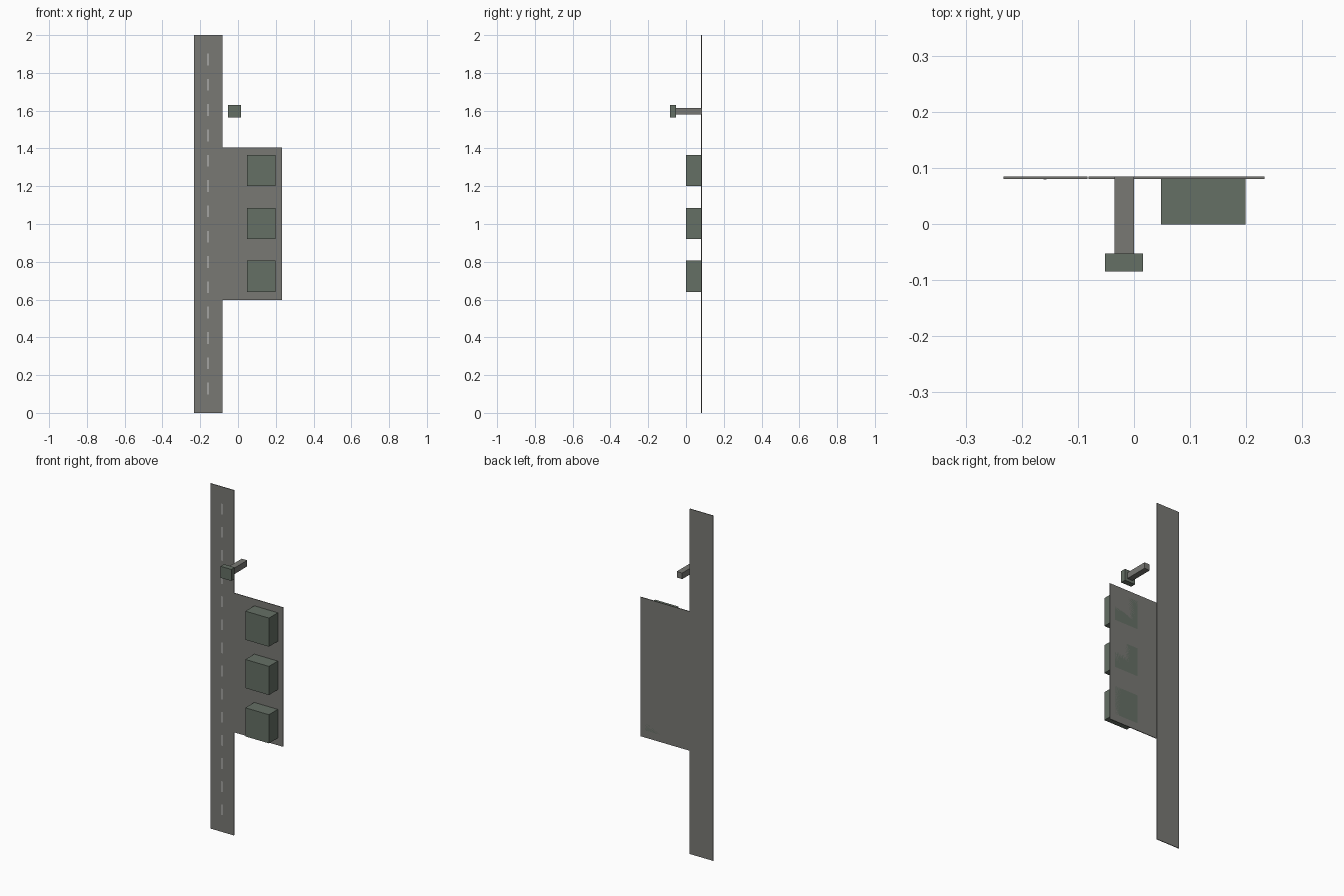
import bpy, bmesh
from mathutils import Vector

if "Cube" in bpy.data.objects:
    bpy.data.objects.remove(bpy.data.objects["Cube"])

BACK, DECK = 0.0845, 0.0803   # slab underside and top, measured along y


def material(name, rgb):
    m = bpy.data.materials.new(name)
    m.diffuse_color = (*rgb, 1)
    m.use_nodes = True
    m.node_tree.nodes["Principled BSDF"].inputs["Base Color"].default_value = m.diffuse_color
    return m


asphalt = material("asphalt", (0.19, 0.19, 0.175))
green_grey = material("green_grey", (0.13, 0.16, 0.13))
white = material("marking_white", (0.8, 0.8, 0.78))


def box(name, x, y, z, mat):
    """Box from (min, max) pairs on each axis."""
    bm = bmesh.new()
    bmesh.ops.create_cube(bm, size=1)
    lo, hi = Vector((x[0], y[0], z[0])), Vector((x[1], y[1], z[1]))
    for v in bm.verts:
        v.co = (lo + hi) / 2 + v.co * (hi - lo)
    mesh = bpy.data.meshes.new(name)
    bm.to_mesh(mesh)
    bm.free()
    mesh.materials.append(mat)
    obj = bpy.data.objects.new(name, mesh)
    bpy.context.collection.objects.link(obj)
    return obj


# Ground slabs
box("runway", (-0.233, -0.083), (DECK, BACK), (0, 2), asphalt)
box("apron", (-0.081, 0.233), (DECK, BACK), (0.598, 1.405), asphalt)

# Runway centre-line dashes
for i in range(14):
    z = 0.098 + i * 0.134
    box(f"centre_dash_{i + 1}", (-0.161, -0.156), (DECK - 0.0008, DECK + 0.001),
        (z, z + 0.062), white)

# Hangars along the apron
for i in range(3):
    z = 0.64 + i * 0.28
    box(f"hangar_{i + 1}", (0.048, 0.199), (-0.001, BACK), (z, z + 0.166), green_grey)

# Control tower
box("tower_shaft", (-0.035, 0.0), (-0.053, BACK), (1.58, 1.615), asphalt)
box("tower_cab", (-0.052, 0.016), (-0.0845, -0.053), (1.564, 1.631), green_grey)
